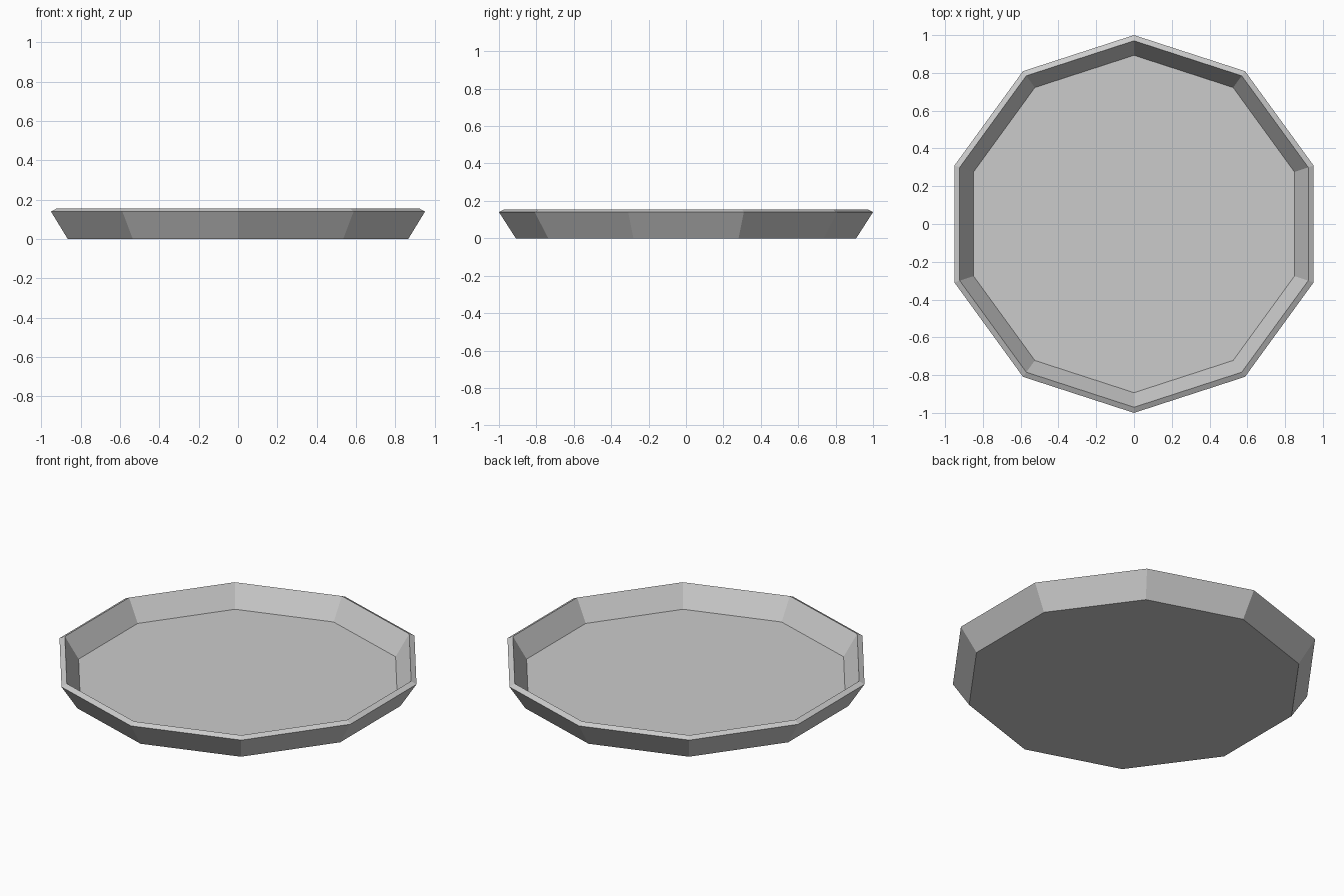
import bpy, bmesh, math

if "Cube" in bpy.data.objects:
    bpy.data.objects.remove(bpy.data.objects["Cube"])

SIDES = 10
# Section as (radius, height): base, outer rim, rim crest, floor edge
PROFILE = [(0.91, 0.0), (1.0, 0.14), (0.97, 0.155), (0.893, 0.031)]


def ring(bm, radius, z):
    step = 2 * math.pi / SIDES
    return [bm.verts.new((radius * math.sin(i * step), radius * math.cos(i * step), z))
            for i in range(SIDES)]


# Ten-sided shallow tray, closed from underside over the rim to the floor
bm = bmesh.new()
rings = [ring(bm, r, z) for r, z in PROFILE]
for a, b in zip(rings, rings[1:]):
    for i in range(SIDES):
        j = (i + 1) % SIDES
        bm.faces.new((a[i], a[j], b[j], b[i]))
bm.faces.new(rings[0])
bm.faces.new(rings[-1])
bmesh.ops.recalc_face_normals(bm, faces=bm.faces)

mesh = bpy.data.meshes.new("plate")
bm.to_mesh(mesh)
bm.free()
plate = bpy.data.objects.new("plate", mesh)
bpy.context.collection.objects.link(plate)
